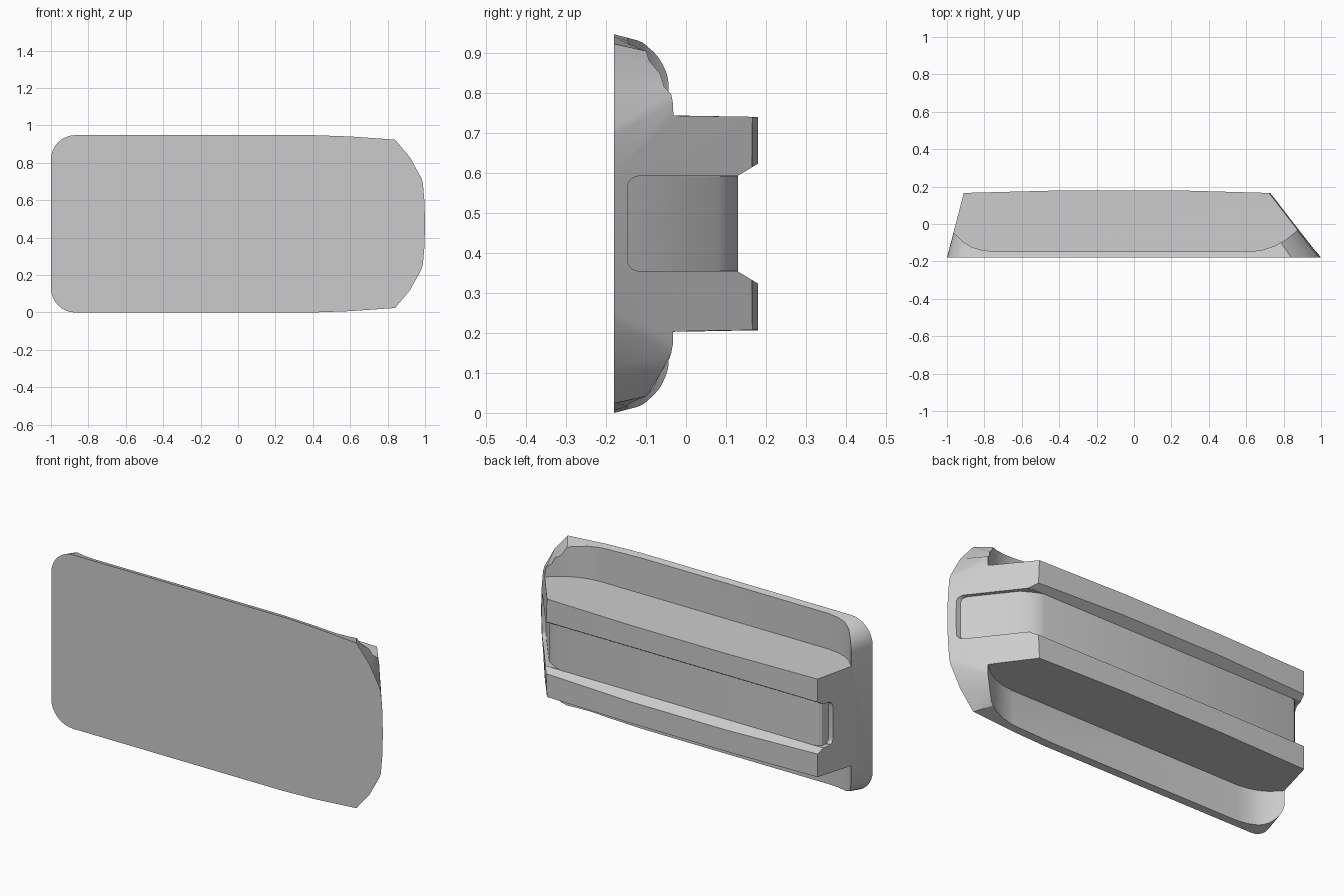
import bpy, bmesh, math

if "Cube" in bpy.data.objects:
    bpy.data.objects.remove(bpy.data.objects["Cube"])

ZC = 0.474  # mid height of the symmetric body


def loft(name, rings):
    """Closed solid skinned through rings of equal point count."""
    bm = bmesh.new()
    vs = [[bm.verts.new(p) for p in r] for r in rings]
    n = len(vs[0])
    for a, b in zip(vs, vs[1:]):
        for i in range(n):
            j = (i + 1) % n
            bm.faces.new((a[i], a[j], b[j], b[i]))
    bm.faces.new(vs[0])
    bm.faces.new(vs[-1])
    bmesh.ops.recalc_face_normals(bm, faces=bm.faces)
    me = bpy.data.meshes.new(name)
    bm.to_mesh(me)
    bm.free()
    ob = bpy.data.objects.new(name, me)
    bpy.context.collection.objects.link(ob)
    return ob


def prism_z(name, pts, z0, z1):
    return loft(name, [[(x, y, z) for x, y in pts] for z in (z0, z1)])


def cut(target, cutter):
    cutter.hide_render = True
    m = target.modifiers.new("cut", 'BOOLEAN')
    m.operation = 'DIFFERENCE'
    m.solver = 'EXACT'
    m.object = cutter
    bpy.context.view_layer.objects.active = target
    bpy.ops.object.modifier_apply(modifier=m.name)
    bpy.data.objects.remove(cutter, do_unlink=True)


# Drafted body: outline rings at three depths
def outline(y, end, low, high, cx):
    d = 0.26 * (y + 0.18)              # draft of left, top and bottom
    r = 0.13 - d
    half = [(end, 0), (end - 0.003, 0.12), (end - 0.012, low - 0.015),
            (end - 0.02, low + 0.01), ((end + cx) / 2, (low + high) / 2 + 0.012),
            (cx, high), (cx - 0.24, 0.467 - d), (cx - 0.44, ZC - d)]
    for k in range(9):
        a = math.pi / 2 * (1 + k / 8)
        half.append((-0.87 + r * math.cos(a), ZC - 0.13 + r * math.sin(a)))
    full = half + [(x, -z) for x, z in reversed(half[1:])]
    return [(x, y, ZC + z) for x, z in full]


body = loft("backing_block", [
    outline(-0.18, 1.0, 0.235, 0.45, 0.84),
    outline(0.0, 0.86, 0.335, 0.41, 0.72),
    outline(0.22, 0.69, 0.345, 0.365, 0.60)])

# Slightly crowned back
cut(body, prism_z("crown_cutter", [
    (-1.2, 0.155), (-0.91, 0.166), (-0.37, 0.18), (0.22, 0.18), (0.72, 0.166),
    (1.2, 0.15), (1.2, 0.5), (-1.2, 0.5)], -0.2, 1.2))

# Ledges above and below the rails, with rising rounded ends
ledge = [(-1.1, 0.12), (-0.975, -0.03), (-0.955, -0.055), (-0.915, -0.095), (-0.87, -0.122),
         (-0.82, -0.138), (-0.76, -0.146), (0.63, -0.146), (0.69, -0.138), (0.75, -0.118),
         (0.80, -0.092), (0.86, -0.045), (1.1, 0.17), (1.1, 0.4), (-1.1, 0.4)]
for s in (-1, 1):
    inner = [(x, y, ZC + s * (0.271 - 0.02 * max(y, 0))) for x, y in ledge]
    outer = [(x, y, ZC + s * 0.7) for x, y in ledge]
    cut(body, loft("ledge_cutter", [inner, outer]))

# Full-length groove with flared sides between the rails
groove = [(0.13, -0.12), (0.13, 0.12), (0.23, 0.18), (0.23, -0.18)]
cut(body, loft("groove_cutter", [[(x, y, ZC + z) for y, z in groove] for x in (-1.2, 1.2)]))


# Shallow rounded recesses that follow the sloping ends
def end_recess(y0, x_at0, slope, outward):
    r = 0.03
    pts = []
    for sgn in (-1, 1):
        for k in range(6):
            a = math.pi / 2 * (k / 5 if sgn < 0 else 1 - k / 5)
            pts.append((y0 + r - r * math.sin(a), sgn * (0.119 - r + r * math.cos(a))))
    pts += [(0.25, 0.119), (0.25, -0.119)]
    return loft("recess_cutter", [[(x_at0 + slope * y + e, y, ZC + z) for y, z in pts]
                                  for e in (-0.025 * outward, 0.3 * outward)])


cut(body, end_recess(-0.147, 0.857, -0.78, 1))
cut(body, end_recess(0.07, -0.953, 0.26, -1))

# Rounded transitions from groove floor into the end recesses
cut(body, prism_z("right_round_cutter", [
    (0.66, 0.131), (0.69, 0.125), (0.725, 0.108), (0.77, 0.08),
    (0.95, 0.08), (0.95, 0.2), (0.66, 0.2)], ZC - 0.118, ZC + 0.118))
cut(body, prism_z("left_round_cutter", [
    (-0.86, 0.131), (-0.885, 0.124), (-0.90, 0.11), (-0.91, 0.085),
    (-1.1, 0.085), (-1.1, 0.2), (-0.86, 0.2)], ZC - 0.118, ZC + 0.118))

# Smooth the rounded corners, keep hard edges
bpy.ops.object.select_all(action='DESELECT')
body.select_set(True)
bpy.context.view_layer.objects.active = body
bpy.ops.object.shade_smooth_by_angle(angle=math.radians(25))
